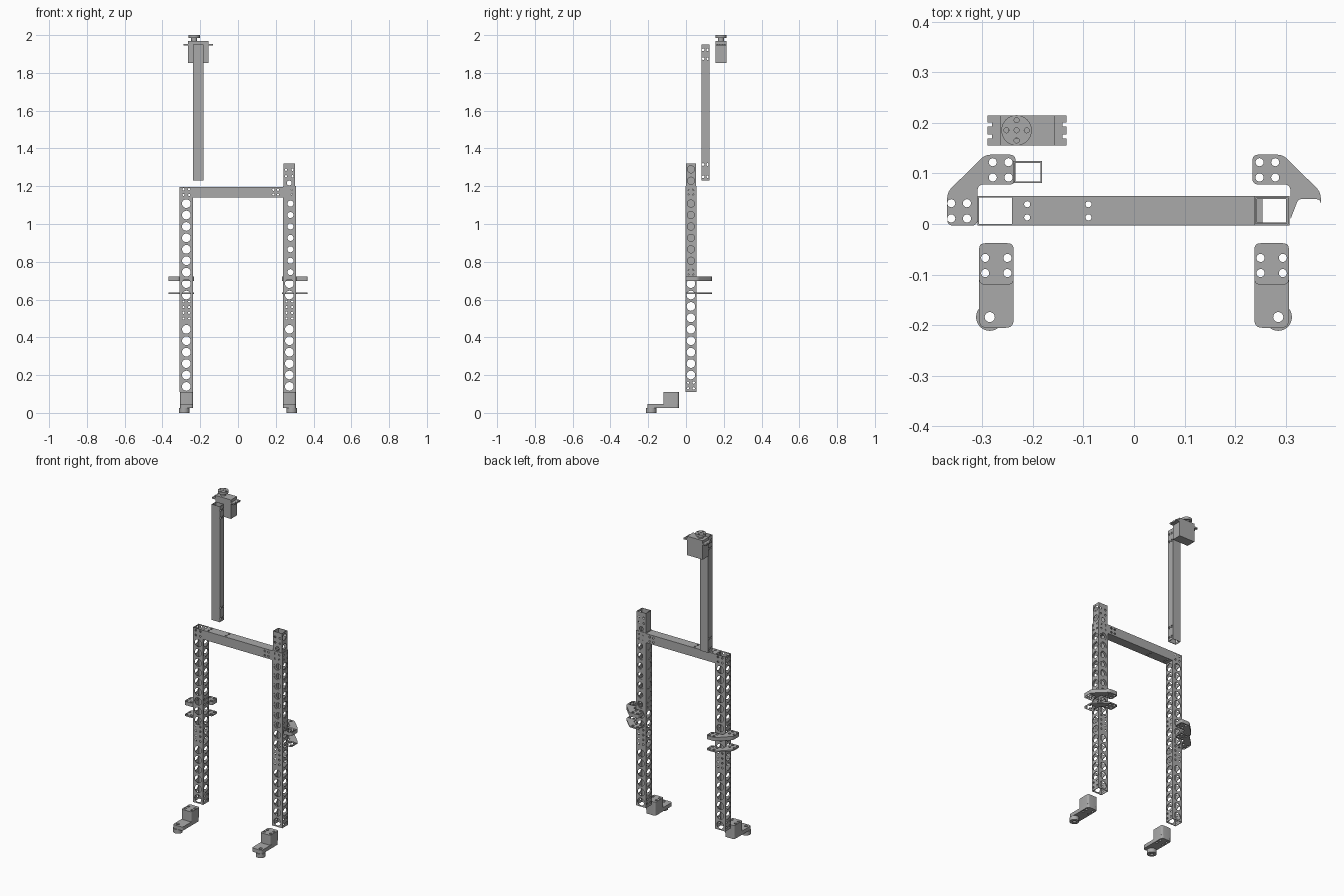
import bpy, bmesh, math
from mathutils import Matrix, Vector

cube = bpy.data.objects.get("Cube")
if cube:
    bpy.data.objects.remove(cube, do_unlink=True)

grey = bpy.data.materials.new("plain grey")
grey.use_nodes = True
grey.diffuse_color = (0.4, 0.4, 0.4, 1)
grey.node_tree.nodes["Principled BSDF"].inputs["Base Color"].default_value = (0.4, 0.4, 0.4, 1)

# Axis swaps: local z becomes world x, or world -y
SIDE = Matrix(((0, 0, 1), (1, 0, 0), (0, 1, 0))).to_4x4()
FRONT = Matrix.Rotation(math.pi / 2, 4, 'X')


def circle(x, y, r, n=20):
    return [(x + r * math.cos(2 * math.pi * i / n), y + r * math.sin(2 * math.pi * i / n))
            for i in range(n)]


def rect(x0, x1, y0, y1):
    return [(x0, y0), (x1, y0), (x1, y1), (x0, y1)]


def rounded(points, radius, steps=5):
    """Round each corner of an outline with a small quadratic arc."""
    out = []
    for i, p in enumerate(points):
        p, a, b = Vector(p), Vector(points[i - 1]), Vector(points[(i + 1) % len(points)])
        s, e = p + (a - p).normalized() * radius, p + (b - p).normalized() * radius
        for k in range(steps + 1):
            t = k / steps
            out.append(tuple(s * (1 - t) ** 2 + p * 2 * t * (1 - t) + e * t * t))
    return out


def add_plate(bm, outline, holes, z0, z1, matrix=Matrix()):
    """Add a flat plate with holes, extruded from z0 to z1."""
    curve = bpy.data.curves.new("outline", 'CURVE')
    curve.dimensions = '2D'
    curve.fill_mode = 'BOTH'
    curve.extrude = (z1 - z0) / 2
    for ring in [outline] + holes:
        spline = curve.splines.new('POLY')
        spline.points.add(len(ring) - 1)
        for point, (x, y) in zip(spline.points, ring):
            point.co = (x, y, 0, 1)
        spline.use_cyclic_u = True
    temp = bpy.data.objects.new("outline", curve)
    mesh = temp.to_mesh()
    mesh.transform(matrix @ Matrix.Translation((0, 0, (z0 + z1) / 2)))
    bm.from_mesh(mesh)
    temp.to_mesh_clear()
    bpy.data.objects.remove(temp)
    bpy.data.curves.remove(curve)


def finish(bm, name):
    bmesh.ops.remove_doubles(bm, verts=bm.verts, dist=0.00001)
    bmesh.ops.recalc_face_normals(bm, faces=bm.faces)
    mesh = bpy.data.meshes.new(name)
    bm.to_mesh(mesh)
    bm.free()
    mesh.materials.append(grey)
    obj = bpy.data.objects.new(name, mesh)
    bpy.context.collection.objects.link(obj)
    bpy.ops.object.select_all(action='DESELECT')
    obj.select_set(True)
    bpy.context.view_layer.objects.active = obj
    bpy.ops.object.shade_smooth_by_angle()
    return obj


def tube(name, u, v, length, wall, front, right, left=None, matrix=Matrix()):
    """Open square tube along local z; holes are (offset, height, radius)."""
    (u0, u1), (v0, v1), (z0, z1) = u, v, length
    left = right if left is None else left
    bm = bmesh.new()

    def cut(holes, centre):
        return [circle(centre + o, h, r) for o, h, r in holes]
    uc, vc = (u0 + u1) / 2, (v0 + v1) / 2
    for a in (-v1, -v0 - wall):
        add_plate(bm, rect(u0, u1, z0, z1), cut(front, uc), a, a + wall, matrix @ FRONT)
    for a, holes in ((u0, right), (u1 - wall, left)):
        add_plate(bm, rect(v0 + wall, v1 - wall, z0, z1), cut(holes, vc),
                  a, a + wall, matrix @ SIDE)
    return finish(bm, name)


# Hole patterns along the legs
PITCH = 0.0605


def big(steps, start=0.14, r=0.023):
    return [(0, start + PITCH * k, r) for k in steps]


def four(z, r=0.006, d=0.015):
    return [(sx * d, z + sz * d, r) for sx in (-1, 1) for sz in (-1, 1)]


Y = (-0.003, 0.055)
leg_front = (big([*range(6), *range(8, 17)]) + four(0.515) + four(0.575) + four(1.169))
leg_side = big([*range(1, 10), *range(11, 17)]) + four(0.145) + four(0.745) + four(1.169)
tube("right_leg", (-0.309, -0.238), Y, (0.11, 1.197), 0.003, leg_front, leg_side)
tube("left_leg", (0.237, 0.307), Y, (0.11, 1.2), 0.003, leg_front, leg_side)

# Inner tube sliding out of the left leg
inner_front = [(0.006 + o, z, r) for o, z, r in big(range(10, 18), r=0.016)]
inner_front += four(1.27, d=0.017) + [(0, 1.217, 0.013)]
tube("left_inner_tube", (0.24, 0.303), (0, 0.052), (0.72, 1.32), 0.003, inner_front, [],
     left=big(range(10, 20), r=0.019))

# Crossbar running along x between the legs
bar_top = [(o, x, 0.006) for x in (-0.211, -0.09) for o in (-0.013, 0.013)]
bar_front = [(o, x, 0.006) for x in (0.187, 0.212) for o in (-0.013, 0.013)]
tube("crossbar", Y, (1.14, 1.197), (-0.238, 0.254), 0.003, bar_top, bar_front, matrix=SIDE)

# Mast tube
mast_holes = [(o, z, 0.007) for z in (1.25, 1.315, 1.875, 1.922) for o in (-0.012, 0.012)]
tube("mast", (-0.239, -0.182), (0.081, 0.124), (1.23, 1.95), 0.003, [], mast_holes)

# Pairs of angled corner brackets and offset feet, mirrored left and right
bracket = [(0.369, -0.003), (0.369, 0.063), (0.294, 0.137), (0.234, 0.137),
           (0.234, 0.078), (0.309, 0.078), (0.309, -0.003)]
bracket_holes = [(x, y) for x in (0.33, 0.361) for y in (0.011, 0.041)]
bracket_holes += [(x, y) for x in (0.248, 0.279) for y in (0.092, 0.122)]


def mirrored(points, s):
    return [(s * x, y) for x, y in points]


for s, side in ((-1, "right"), (1, "left")):
    holes = [circle(s * x, y, 0.008) for x, y in bracket_holes]
    for level, z0, z1 in (("upper", 0.699, 0.722), ("lower", 0.63, 0.638)):
        bm = bmesh.new()
        add_plate(bm, rounded(mirrored(bracket, s), 0.012), holes, z0, z1)
        finish(bm, f"{side}_{level}_bracket")

    # Foot: sole plate, raised block and round pad
    block_holes = [circle(s * x, y, 0.008) for x in (0.25, 0.294) for y in (-0.067, -0.097)]
    pad_hole = [circle(s * 0.285, -0.184, 0.01)]
    bm = bmesh.new()
    sole = rounded(mirrored(rect(0.238, 0.306, -0.205, -0.038), s), 0.015)
    add_plate(bm, sole, block_holes + pad_hole, 0.025, 0.048)
    finish(bm, f"{side}_foot_sole")
    bm = bmesh.new()
    block = rounded(mirrored(rect(0.238, 0.306, -0.12, -0.038), s), 0.012)
    add_plate(bm, block, block_holes, 0.048, 0.11)
    finish(bm, f"{side}_foot_block")
    bm = bmesh.new()
    add_plate(bm, circle(s * 0.285, -0.184, 0.027, 32), pad_hole, 0, 0.025)
    finish(bm, f"{side}_foot_pad")

# Servo motor: case, notched mounting flange and round horn
bm = bmesh.new()
add_plate(bm, rect(-0.265, -0.157, 0.155, 0.214), [], 1.852, 1.97)
finish(bm, "servo_case")
bm = bmesh.new()
half = [(-0.289, 0.155), (-0.289, 0.169)]
for y in (0.173, 0.197):
    half += [(-0.289, y - 0.004), (-0.281, y - 0.004), (-0.281, y + 0.004), (-0.289, y + 0.004)]
half = half[:1] + half[2:] + [(-0.289, 0.214)]
other = [(-0.422 - x, y) for x, y in reversed(half)]
add_plate(bm, half + other, [], 1.944, 1.953)
finish(bm, "servo_flange")
bm = bmesh.new()
add_plate(bm, circle(-0.232, 0.185, 0.016), [], 1.97, 1.988)
finish(bm, "servo_shaft")
bm = bmesh.new()
horn_holes = [circle(-0.232 + x, 0.185 + y, 0.005, 12)
              for x, y in ((0, 0), (0.02, 0), (-0.02, 0), (0, 0.02), (0, -0.02))]
add_plate(bm, circle(-0.232, 0.185, 0.03, 32), horn_holes, 1.985, 2.0)
finish(bm, "servo_horn")
